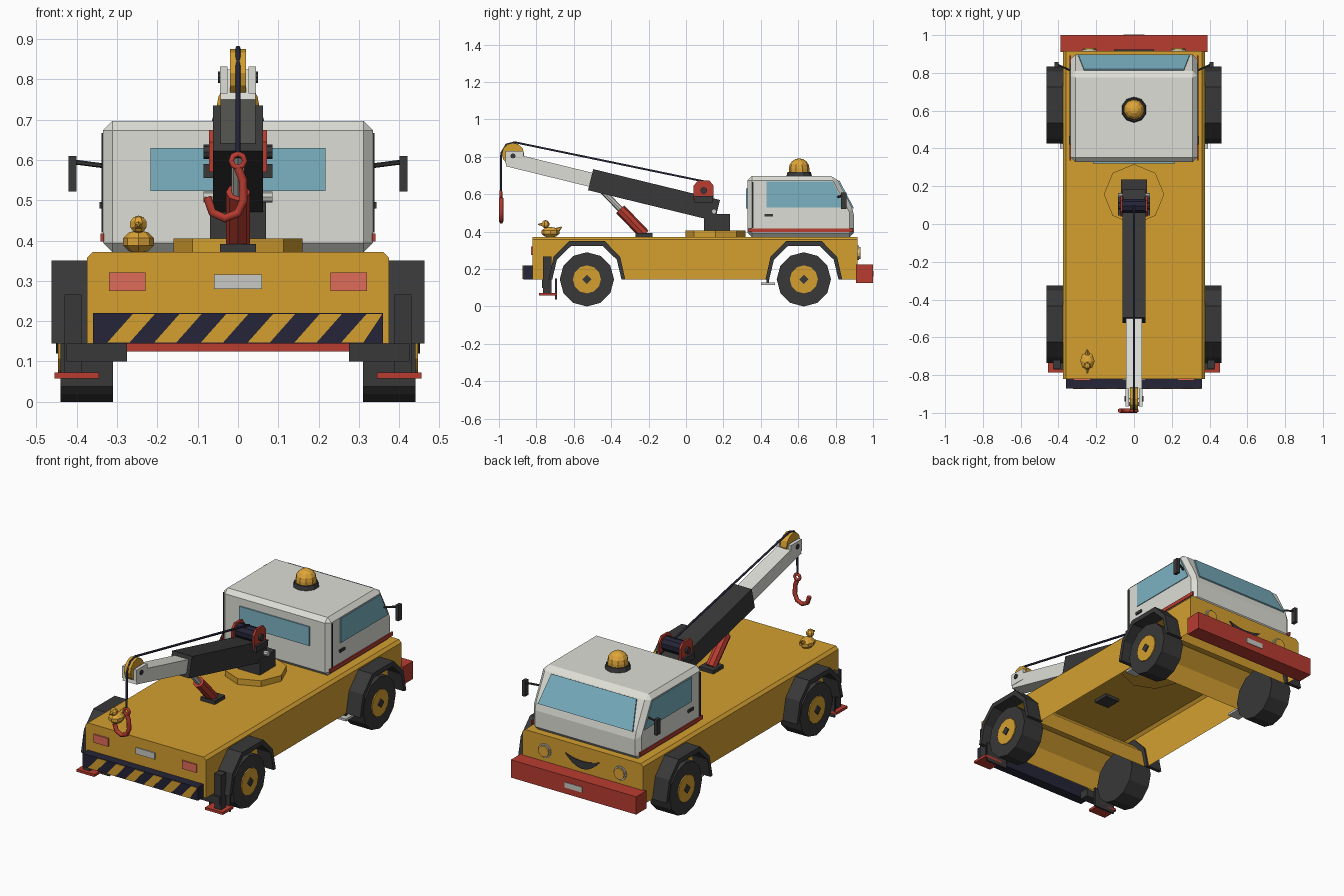
import bpy, bmesh, math
from mathutils import Vector, Matrix

cube = bpy.data.objects.get("Cube")
if cube:
    bpy.data.objects.remove(cube, do_unlink=True)


def material(name, *rgb):
    m = bpy.data.materials.new(name)
    m.use_nodes = True
    m.diffuse_color = (*rgb, 1)
    m.node_tree.nodes["Principled BSDF"].inputs["Base Color"].default_value = (*rgb, 1)
    return m


YELLOW = material("body yellow", .66, .35, .03)
AMBER = material("amber", .74, .38, .04)
WHITE = material("cab white", .73, .73, .68)
GREY = material("light grey", .58, .58, .55)
DARK = material("charcoal", .04, .04, .04)
RED = material("red", .48, .045, .03)
NAVY = material("navy", .018, .018, .04)
GLASS = material("window blue", .2, .45, .55)
LAMP = material("tail lamp red", .74, .15, .1)


def finish(name, bm, mat):
    bmesh.ops.recalc_face_normals(bm, faces=bm.faces)
    me = bpy.data.meshes.new(name)
    bm.to_mesh(me)
    bm.free()
    me.materials.append(mat)
    ob = bpy.data.objects.new(name, me)
    bpy.context.collection.objects.link(ob)
    return ob


def solid_mesh(loop, offset):
    """Extrude a closed 3D outline along an offset vector."""
    bm = bmesh.new()
    a = [bm.verts.new(p) for p in loop]
    b = [bm.verts.new(Vector(p) + Vector(offset)) for p in loop]
    bm.faces.new(a)
    bm.faces.new(b[::-1])
    for i in range(len(a)):
        j = (i + 1) % len(a)
        bm.faces.new((a[i], b[i], b[j], a[j]))
    bmesh.ops.recalc_face_normals(bm, faces=bm.faces)
    return bm


def solid(name, loop, offset, mat):
    return finish(name, solid_mesh(loop, offset), mat)


def side_prism(name, pts, x0, x1, mat):
    return solid(name, [(x0, y, z) for y, z in pts], (x1 - x0, 0, 0), mat)


def box(name, x, y, z, mat):
    return side_prism(name, [(y[0], z[0]), (y[1], z[0]), (y[1], z[1]), (y[0], z[1])], *x, mat)


def rod(name, p, q, r, mat, n=10, r2=None):
    p, q = Vector(p), Vector(q)
    d = q - p
    bm = bmesh.new()
    mtx = Matrix.Translation((p + q) / 2) @ d.to_track_quat('Z', 'Y').to_matrix().to_4x4()
    bmesh.ops.create_cone(bm, cap_ends=True, segments=n, radius1=r,
                          radius2=r if r2 is None else r2, depth=d.length, matrix=mtx)
    return finish(name, bm, mat)


def ball(name, c, r, mat, seg=8, rings=5, scale=(1, 1, 1)):
    bm = bmesh.new()
    bmesh.ops.create_uvsphere(bm, u_segments=seg, v_segments=rings, radius=r,
                              matrix=Matrix.Translation(c) @ Matrix.Diagonal((*scale, 1)))
    return finish(name, bm, mat)


def tube(name, pts, r, mat, cyclic=False):
    cu = bpy.data.curves.new(name + "_path", 'CURVE')
    cu.dimensions, cu.bevel_depth, cu.bevel_resolution, cu.use_fill_caps = '3D', r, 1, True
    sp = cu.splines.new('POLY')
    sp.points.add(len(pts) - 1)
    for v, p in zip(sp.points, pts):
        v.co = (*p, 1)
    sp.use_cyclic_u = cyclic
    tmp = bpy.data.objects.new(name + "_path", cu)
    bpy.context.collection.objects.link(tmp)
    me = bpy.data.meshes.new_from_object(tmp.evaluated_get(bpy.context.evaluated_depsgraph_get()))
    bpy.data.objects.remove(tmp, do_unlink=True)
    me.materials.clear()
    me.materials.append(mat)
    bpy.context.collection.objects.link(bpy.data.objects.new(name, me))


def beam(name, p, q, half, width, mat):
    """Straight box girder in the middle plane; p and q are (y, z)."""
    p, q = Vector(p), Vector(q)
    d = (q - p).normalized() * half
    n = Vector((-d.y, d.x))
    side_prism(name, [p + n, q + n, q - n, p - n], -width, width, mat)


# Body: side profile with full-width wheel arches, open underneath
AXLES = (-.53, .63)
BASE, DECK = .145, .372
ARCH = [(-.185, 0), (-.16, .105), (-.085, .178), (.085, .178), (.16, .105), (.185, 0)]
FENDER = [(-.205, 0), (-.178, .12), (-.095, .205), (.095, .205), (.178, .12), (.205, 0)]
profile = [(-.82, BASE)]
for ay in AXLES:
    profile += [(ay + y, BASE + z) for y, z in ARCH]
profile += [(.917, BASE), (.917, DECK), (-.82, DECK)]
bm = solid_mesh([(-.375, y, z) for y, z in profile], (.75, 0, 0))
top = [e for e in bm.edges if all(v.co.z > .36 for v in e.verts)
       and abs(e.verts[0].co.x - e.verts[1].co.x) < .01]
bmesh.ops.bevel(bm, geom=top, offset=.015, segments=1, affect='EDGES')
under = [f for f in bm.faces if f.normal.z < -.9 and f.calc_center_median().z < BASE + .01]
bmesh.ops.delete(bm, geom=under, context='FACES')
finish("body", bm, YELLOW)

# Wheels and fenders
for ay in AXLES:
    end = "rear" if ay < 0 else "front"
    for s, side in ((1, "left"), (-1, "right")):
        tag = f"{end}_{side}"
        ring = [(ay + y, BASE + z) for y, z in FENDER + ARCH[::-1]]
        side_prism("fender_" + tag, ring, s * .365, s * .463, DARK)
        for part, x0, x1, r, mat, n in (("tyre", .31, .44, .145, DARK, 12),
                                        ("hub", .42, .446, .075, YELLOW, 12),
                                        ("hub_cap", .43, .452, .025, DARK, 4)):
            rod(f"{part}_{tag}", (s * x0, ay, BASE), (s * x1, ay, BASE), r, mat, n)

# Cab with chamfered edges
roof, brow = Vector((0, .80, .697)), Vector((0, .898, .51))
cab = [(.328, .37), (.328, .697), roof.yz, brow.yz, (.898, .37)]
bm = solid_mesh([(-.335, y, z) for y, z in cab], (.67, 0, 0))
bmesh.ops.bevel(bm, geom=bm.edges[:], offset=.024, segments=1, affect='EDGES')
finish("cab", bm, WHITE)

# Windows
slope = brow - roof
normal = Vector((0, -slope.z, slope.y)).normalized()
hi, lo = roof + slope * .14, roof + slope * .93
shield = [hi + Vector((-.265, 0, 0)), hi + Vector((.265, 0, 0)),
          lo + Vector((.295, 0, 0)), lo + Vector((-.295, 0, 0))]
solid("windshield", shield, normal * .007, GLASS)
box("rear_window", (-.217, .217), (.321, .33), (.523, .63), GLASS)

# Paired cab, front and rear fittings
for s, side in ((1, "left"), (-1, "right")):
    side_prism("side_window_" + side, [(.43, .53), (.43, .667), (.785, .667), (.85, .53)],
               s * .333, s * .339, GLASS)
    box("cab_stripe_" + side, (s * .333, s * .341), (.335, .892), (.397, .418), RED)
    box("door_trim_" + side, (s * .33, s * .339), (.352, .361), (.42, .665), DARK)
    box("door_handle_" + side, (s * .333, s * .343), (.42, .465), (.48, .495), DARK)
    rod("mirror_arm_" + side, (s * .33, .81, .585), (s * .408, .845, .595), .006, DARK, 6)
    box("mirror_" + side, (s * .401, s * .42), (.828, .858), (.522, .61), DARK)
    box("step_" + side, (s * .32, s * .392), (.40, .475), (.115, .128), GREY)
    box("step_hanger_" + side, (s * .35, s * .37), (.43, .445), (.12, .18), DARK)
    rod("headlight_ring_" + side, (s * .235, .91, .287), (s * .235, .925, .287), .039, GREY, 12)
    rod("headlight_" + side, (s * .235, .91, .287), (s * .235, .933, .287), .032, AMBER, 12)
    box("tail_lamp_" + side, (s * .23, s * .32), (-.828, -.815), (.275, .321), LAMP)
    box("outrigger_beam_" + side, (s * .275, s * .425), (-.77, -.72), (.1, BASE), DARK)
    box("outrigger_leg_" + side, (s * .388, s * .43), (-.765, -.72), (.072, .266), DARK)
    box("outrigger_foot_" + side, (s * .345, s * .455), (-.785, -.69), (.058, .072), RED)
    box("mud_flap_" + side, (s * .31, s * .44), (-.70, -.69), (.038, .15), DARK)

# Front bumper, plates and grille
box("front_bumper", (-.39, .39), (.91, 1), (.125, .225), RED)
box("front_plate", (-.055, .055), (.998, 1.003), (.16, .19), GREY)
box("rear_plate", (-.06, .06), (-.826, -.815), (.28, .316), GREY)
steps = [i / 5 for i in range(-5, 6)]
smile = [(.105 * t, .915, .29 + .02 * t * t) for t in steps]
smile += [(.105 * t, .915, .248 + .06 * t * t) for t in steps[::-1]]
solid("grille", smile, (0, .008, 0), DARK)

# Rear bumper with slanted stripes
box("rear_bumper", (-.36, .36), (-.87, -.815), (BASE, .22), NAVY)
for i in range(6):
    x = -.324 + .116 * i
    pts = [(x, .147), (x + .055, .147), (min(x + .118, .358), .218), (x + .063, .218)]
    solid(f"bumper_stripe_{i + 1}", [(u, -.869, v) for u, v in pts], (0, -.004, 0), YELLOW)

# Roof beacon
rod("beacon_base", (0, .605, .69), (0, .605, .72), .07, DARK, 10, .062)
rod("beacon_collar", (0, .605, .715), (0, .605, .737), .055, AMBER, 10)
ball("beacon_dome", (0, .605, .737), .055, AMBER, 10, 8)

# Toy duck on the deck
ball("duck_body", (-.247, -.725, .397), .04, AMBER, 8, 5, (1, 1.25, .72))
rod("duck_tail", (-.247, -.70, .40), (-.247, -.665, .425), .02, AMBER, 6, .003)
ball("duck_head", (-.247, -.752, .44), .022, AMBER, 7, 5)
rod("duck_beak", (-.247, -.765, .438), (-.247, -.792, .438), .011, AMBER, 5, .003)

# Turntable, pedestal and boom
rod("turntable", (0, .157, .36), (0, .157, .405), .16, YELLOW, 8)
box("pedestal", (-.07, .07), (.095, .235), (.40, .495), DARK)
rod("pivot_pin", (-.085, .15, .508), (.085, .15, .508), .014, GREY, 8)
beam("boom_outer", (.168, .513), (-.51, .678), .058, .062, DARK)
beam("boom_inner", (-.45, .663), (-.955, .787), .038, .043, WHITE)

# Lifting cylinder
box("cylinder_mount", (-.045, .045), (-.27, -.18), (.355, .392), DARK)
rod("cylinder_tube", (0, -.222, .385), (0, -.352, .52), .03, RED, 8)
rod("cylinder_rod", (0, -.34, .508), (0, -.45, .622), .016, GREY, 8)

# Winch
rod("winch_drum", (-.06, .095, .625), (.06, .095, .625), .04, NAVY, 10)
for s, side in ((1, "left"), (-1, "right")):
    side_prism("winch_cheek_" + side, [(.04, .57), (.04, .645), (.065, .674), (.125, .674),
                                       (.148, .645), (.148, .57)], s * .06, s * .072, RED)
    box("winch_bracket_" + side, (s * .055, s * .085), (.045, .145), (.555, .59), DARK)
    rod("winch_cap_" + side, (s * .07, .095, .62), (s * .085, .095, .62), .018, DARK, 8)

# Boom head, cable and hook
rod("head_sheave", (-.02, -.925, .815), (.02, -.925, .815), .06, YELLOW, 12)
for s, side in ((1, "left"), (-1, "right")):
    box("head_cheek_" + side, (s * .026, s * .045), (-.965, -.87), (.765, .832), WHITE)
rod("head_pin", (-.05, -.925, .805), (.05, -.925, .805), .014, DARK, 8)
tube("boom_cable", [(0, .10, .668), (0, -.915, .878), (0, -.96, .866), (0, -.988, .82),
                    (0, -.99, .61)], .006, NAVY)
turn = [math.tau * i / 8 for i in range(8)]
tube("hook_eye", [(.017 * math.sin(a), -.99, .598 + .017 * math.cos(a)) for a in turn],
     .008, RED, True)
hook = [(0, .58), (.012, .55), (.014, .50), (0, .468), (-.033, .455), (-.064, .47), (-.076, .508)]
tube("hook", [(x, -.988, z) for x, z in hook], .012, RED)
